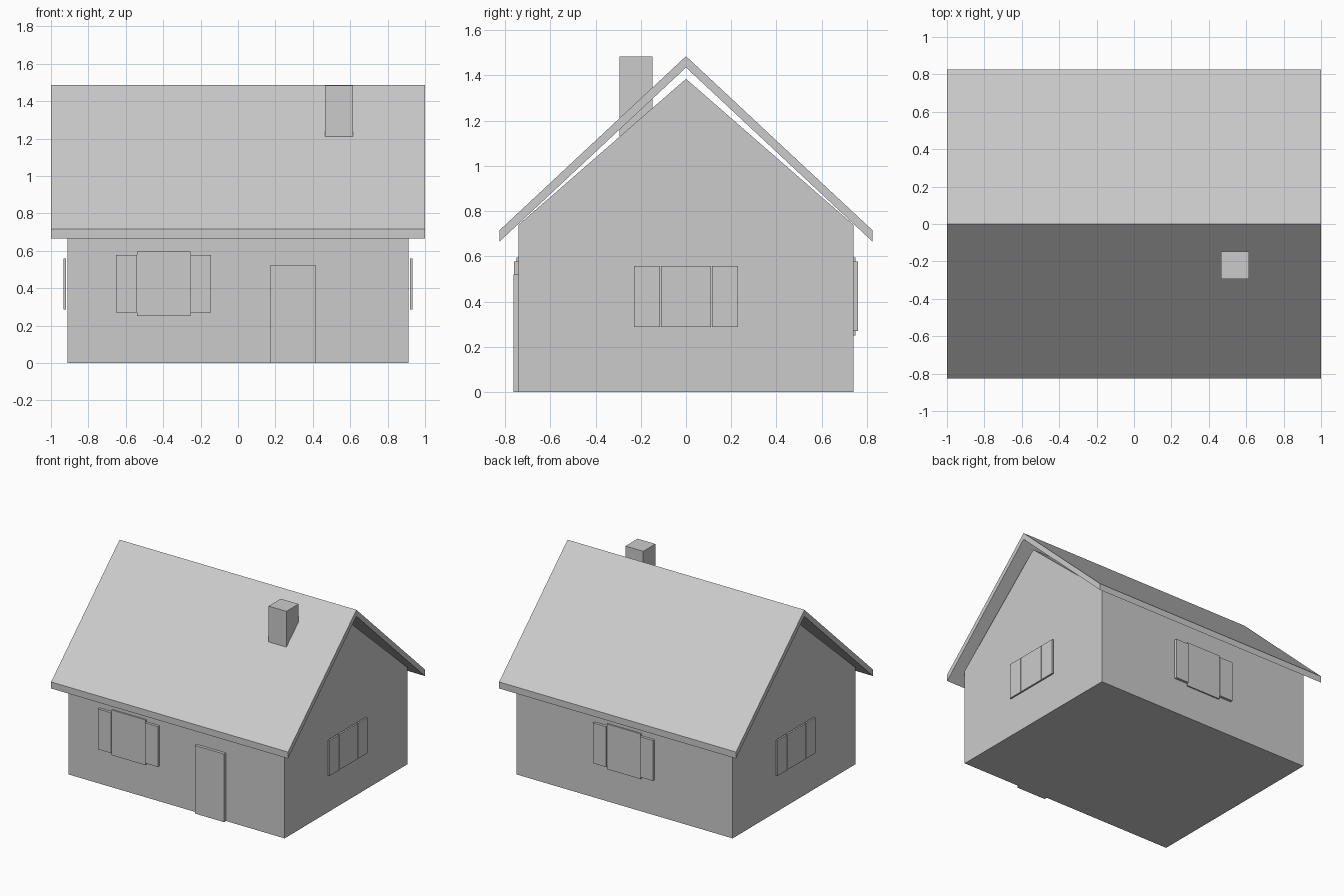
import bpy

cube = bpy.data.objects.get("Cube")
if cube:
    bpy.data.objects.remove(cube, do_unlink=True)

grey = bpy.data.materials.new("plain_grey")
grey.use_nodes = True
COLOUR = (0.6, 0.6, 0.6, 1.0)
grey.diffuse_color = COLOUR
grey.node_tree.nodes["Principled BSDF"].inputs["Base Color"].default_value = COLOUR


def extrude_profile(name, profile, half_x):
    """Extrude a (y, z) outline along x, symmetric about x = 0."""
    n = len(profile)
    verts = [(x, y, z) for x in (-half_x, half_x) for y, z in profile]
    faces = [tuple(range(n))[::-1], tuple(range(n, 2 * n))]
    faces += [(i, (i + 1) % n, (i + 1) % n + n, i + n) for i in range(n)]
    mesh = bpy.data.meshes.new(name)
    mesh.from_pydata(verts, [], faces)
    mesh.materials.append(grey)
    obj = bpy.data.objects.new(name, mesh)
    bpy.context.collection.objects.link(obj)
    return obj


def box(name, xs, ys, zs):
    """Box between the given low and high limits on each axis."""
    (x0, x1), (y0, y1), (z0, z1) = xs, ys, zs
    obj = extrude_profile(name, [(y0, z0), (y1, z0), (y1, z1), (y0, z1)],
                          (x1 - x0) / 2)
    obj.location.x = (x0 + x1) / 2
    return obj


WALL_X, WALL_Y = 0.912, 0.74

# Walls with gables
extrude_profile("walls", [(-WALL_Y, 0), (WALL_Y, 0), (WALL_Y, 0.74),
                          (0, 1.385), (-WALL_Y, 0.74)], WALL_X)

# Roof shell, open at both gable ends
extrude_profile("roof", [(-0.825, 0.665), (0, 1.435), (0.825, 0.665),
                         (0.825, 0.715), (0, 1.485), (-0.825, 0.715)], 1.0)

# Chimney and door
box("chimney", (0.465, 0.615), (-0.295, -0.148), (1.0, 1.483))
box("door", (0.17, 0.417), (-0.763, -WALL_Y), (0, 0.52))

# Front and back windows, each with a pair of shutters
for side, sign, cx in (("front", -1, -0.398), ("back", 1, 0.0)):
    def depth(out):
        return sorted((sign * WALL_Y, sign * out))
    box(side + "_window", (cx - 0.143, cx + 0.143), depth(0.75), (0.25, 0.595))
    for hand, s in (("left", 1), ("right", -1)):
        xs = sorted((cx + s * 0.143, cx + s * 0.253))
        box(f"{side}_{hand}_shutter", xs, depth(0.76), (0.27, 0.578))

# Gable windows and shutters, standing slightly off the wall
for side, sign in (("left", 1), ("right", -1)):
    xs = sorted((sign * 0.92, sign * 0.933))
    zs = (0.287, 0.558)
    box(side + "_side_window", xs, (-0.11, 0.11), zs)
    for place, s in (("front", -1), ("back", 1)):
        ys = sorted((s * 0.115, s * 0.229))
        box(f"{side}_side_{place}_shutter", xs, ys, zs)
